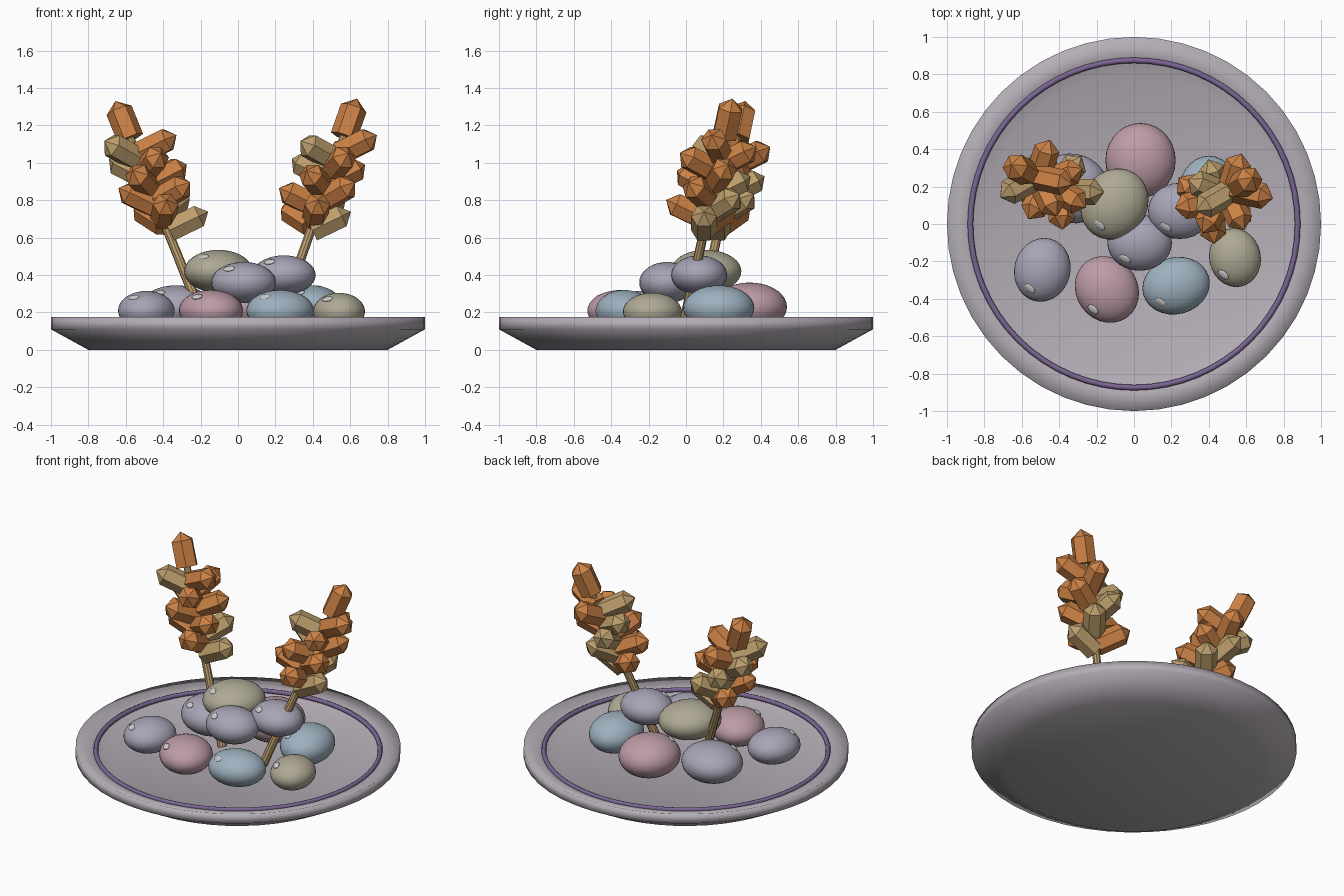
import bpy, bmesh, math
from mathutils import Vector, Matrix

if "Cube" in bpy.data.objects:
    bpy.data.objects.remove(bpy.data.objects["Cube"])

def material(name, rgb):
    m = bpy.data.materials.new(name)
    m.diffuse_color = (*rgb, 1)
    m.use_nodes = True
    m.node_tree.nodes["Principled BSDF"].inputs["Base Color"].default_value = m.diffuse_color
    return m

PURPLE = material("purple", (.39, .37, .47))
PINK = material("pink", (.51, .33, .38))
BLUE = material("blue", (.34, .44, .52))
SAND = material("sand", (.43, .40, .30))
PLATE = material("plate", (.46, .42, .47))
RING = material("ring", (.20, .13, .29))
ORANGE = material("orange", (.60, .22, .06))
TAN = material("tan", (.50, .34, .15))
SHINE = material("shine", (.75, .75, .78))

def finish(name, bm, mat, smooth=False):
    bmesh.ops.recalc_face_normals(bm, faces=bm.faces)
    for f in bm.faces:
        f.smooth = smooth
    me = bpy.data.meshes.new(name)
    bm.to_mesh(me)
    bm.free()
    me.materials.append(mat)
    ob = bpy.data.objects.new(name, me)
    bpy.context.collection.objects.link(ob)
    return ob

def lathe(name, profile, sides, mat, smooth=False, matrix=Matrix()):
    """Spin (radius, z) points round z; zero radius closes to a point."""
    bm = bmesh.new()
    vs = [bm.verts.new((r, 0, z)) for r, z in profile]
    edges = [bm.edges.new(p) for p in zip(vs, vs[1:])]
    bmesh.ops.spin(bm, geom=vs + edges, cent=(0, 0, 0), axis=(0, 0, 1),
                   angle=math.tau, steps=sides, use_duplicate=False)
    bmesh.ops.remove_doubles(bm, verts=bm.verts, dist=1e-4)
    bm.transform(matrix)
    return finish(name, bm, mat, smooth)

def along(base, direction):
    return Matrix.Translation(base) @ Vector(direction).to_track_quat('Z', 'Y').to_matrix().to_4x4()

def ellipsoid(name, matrix, size, mat, seg=28):
    bm = bmesh.new()
    bmesh.ops.create_uvsphere(bm, u_segments=seg, v_segments=seg * 2 // 3, radius=1)
    bm.transform(matrix @ Matrix.Diagonal((*size, 1)))
    return finish(name, bm, mat, True)

# Shallow plate and its painted ring
lathe("plate", [(0, 0), (.8, 0), (1, .11), (1, .175), (.88, .14), (.8, .105), (0, .1)], 48, PLATE, True)
lathe("plate_ring", [(.875 + .015 * math.cos(a * math.tau / 8), .145 + .015 * math.sin(a * math.tau / 8))
                     for a in range(9)], 64, RING, True)

# Pebble eggs: x, y, z, radii, turn in degrees, colour
eggs = [
    (-.49, -.245, .21, .15, .172, .105, -15, PURPLE),
    (-.145, -.35, .21, .165, .185, .11, 35, PINK),
    (.225, -.33, .21, .182, .152, .11, 15, BLUE),
    (.54, -.18, .205, .138, .158, .10, 12, SAND),
    (.035, .34, .23, .188, .20, .13, 0, PINK),
    (-.33, .19, .225, .20, .185, .12, -20, PURPLE),
    (.40, .175, .225, .16, .19, .12, 0, BLUE),
    (-.105, .107, .42, .175, .197, .115, -35, SAND),
    (.03, -.10, .36, .173, .15, .11, 0, PURPLE),
    (.245, .07, .40, .17, .15, .105, 0, PURPLE),
]
for i, (x, y, z, rx, ry, rz, turn, mat) in enumerate(eggs):
    ellipsoid(f"egg_{i + 1}", Matrix.Translation((x, y, z)) @ Matrix.Rotation(math.radians(turn), 4, 'Z'),
              (rx, ry, rz), mat)
    # Small shine spot on the upper front left
    spot = Vector((x - .45 * rx, y - .58 * ry, z + .67 * rz))
    normal = Vector((-.45 / rx, -.58 / ry, .67 / rz))
    ellipsoid(f"egg_shine_{i + 1}", along(spot, normal), (.035, .022, .008), SHINE, 12)

def crystal(name, base, direction, length, radius, mat):
    lathe(name, [(0, 0), (radius, 0), (radius, length - .055), (0, length)], 6, mat,
          matrix=along(base, direction))

# Two leaning stalks with a spiral of six-sided crystals and one at the tip
for side, base, top in (("left", (-.16, .06, .1), (-.575, .275, 1.13)),
                        ("right", (.2, -.02, .1), (.565, .205, 1.14))):
    base, top = Vector(base), Vector(top)
    axis = top - base
    lathe(f"{side}_stalk", [(0, 0), (.028, 0), (.022, axis.length), (0, axis.length)], 10, TAN, True,
          along(base, axis)).data.shade_flat()
    for i in range(14):
        a = math.radians(137.5 * i)
        z = .635 + .0315 * i
        start = base + axis * ((z - base.z) / axis.z)
        out = Vector((math.cos(a), math.sin(a), .48))
        crystal(f"{side}_crystal_{i + 1}", start + out.normalized() * .01, out, .23, .069,
                TAN if i % 3 == 0 else ORANGE)
    crystal(f"{side}_tip_crystal", top, axis, .22, .072, ORANGE)
